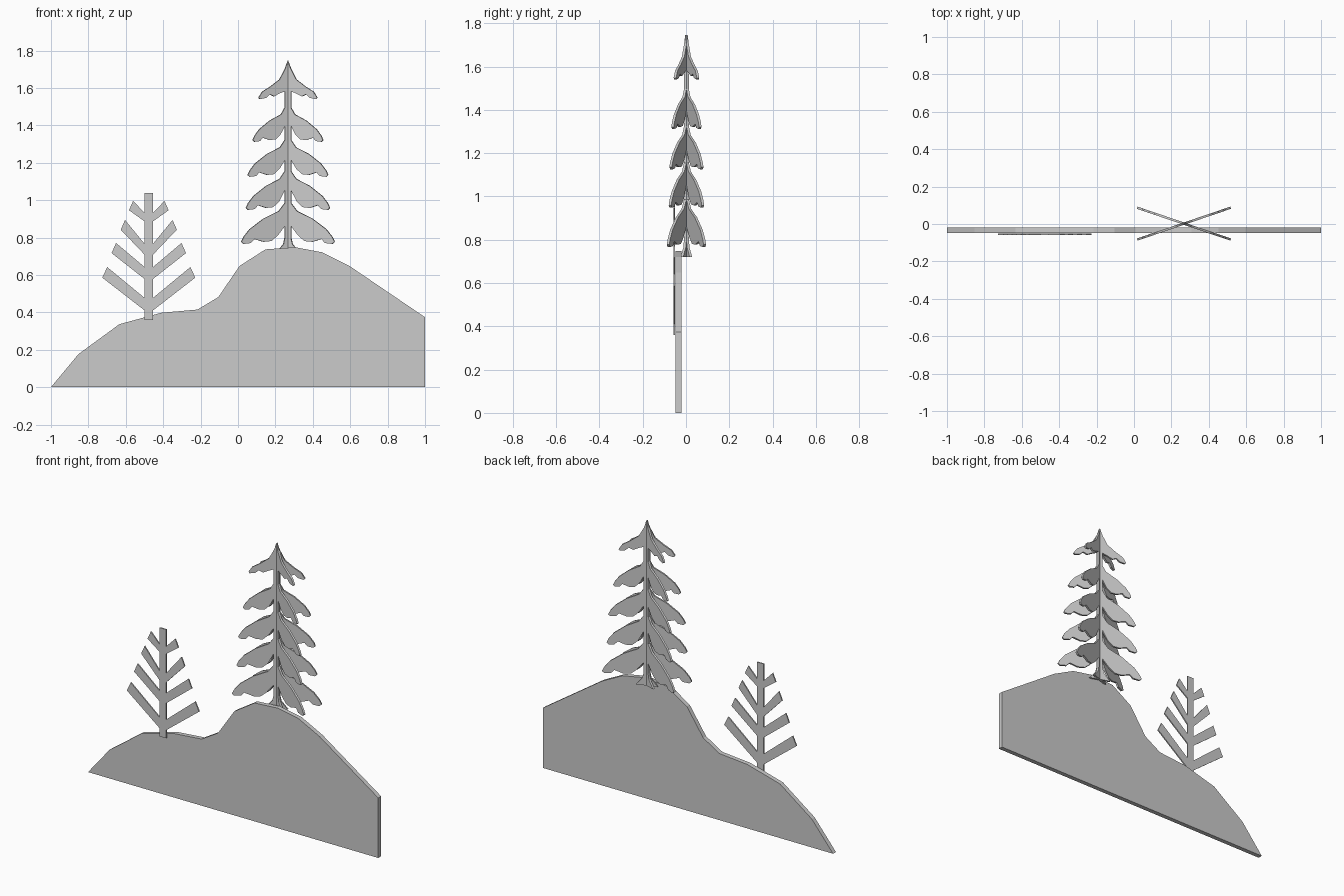
import bpy, bmesh, math


def panel(name, outline, y0, y1):
    """Flat cut-out: an x-z outline extruded from y0 to y1."""
    bm = bmesh.new()
    face = bm.faces.new([bm.verts.new((x, y0, z)) for x, z in outline])
    ext = bmesh.ops.extrude_face_region(bm, geom=[face])
    moved = [v for v in ext["geom"] if isinstance(v, bmesh.types.BMVert)]
    bmesh.ops.translate(bm, verts=moved, vec=(0, y1 - y0, 0))
    bmesh.ops.recalc_face_normals(bm, faces=bm.faces)
    mesh = bpy.data.meshes.new(name)
    bm.to_mesh(mesh)
    bm.free()
    obj = bpy.data.objects.new(name, mesh)
    bpy.context.collection.objects.link(obj)
    return obj


def mirrored(right):
    """Close a right-hand outline (top to bottom) with its mirror image."""
    return right + [(-x, z) for x, z in reversed(right) if x > 0]


# Hill
panel("hill", [(-1, 0), (-0.853, 0.177), (-0.634, 0.337), (-0.41, 0.398),
               (-0.217, 0.415), (-0.105, 0.482), (0.008, 0.648), (0.147, 0.737),
               (0.307, 0.748), (0.451, 0.721), (0.596, 0.648), (1, 0.374), (1, 0)],
      -0.048, -0.02)

# Bare sapling: per tier, trunk top z, tip top, tip bottom, trunk bottom z
w = 0.022
sapling = [(w, 1.037)]
for top, tip_a, tip_b, low in [
        (0.932, (0.084, 0.996), (0.106, 0.946), 0.886),
        (0.766, (0.127, 0.894), (0.150, 0.842), 0.708),
        (0.642, (0.175, 0.771), (0.199, 0.717), 0.578),
        (0.477, (0.222, 0.642), (0.249, 0.586), 0.410)]:
    sapling += [(w, top), tip_a, tip_b, (w, low)]
sapling.append((w, 0.36))
panel("sapling", mirrored(sapling), -0.058, -0.05).location.x = -0.477

# Pine: two crossed cut-outs; each tier is a drooping scalloped bough
t = 0.018
fir = [(0, 1.746), (0.018, 1.70), (0.048, 1.645), (0.10, 1.607), (0.145, 1.58),
       (0.166, 1.548), (0.158, 1.54), (0.125, 1.547), (0.105, 1.566),
       (0.08, 1.555), (0.045, 1.572), (t, 1.582)]
for start, tip_r, tip_z, low in [(1.495, 0.199, 1.312, 1.398),
                                 (1.322, 0.227, 1.125, 1.215),
                                 (1.155, 0.237, 0.948, 1.055),
                                 (0.985, 0.264, 0.766, 0.862)]:
    h = start - tip_z
    fir += [(t, start)]
    fir += [(tip_r * r, tip_z + h * k) for r, k in [
        (0.20, 0.80), (0.52, 0.62), (0.82, 0.36), (0.95, 0.17), (1.0, 0.05),
        (0.95, 0.0), (0.80, 0.02), (0.72, 0.12), (0.52, 0.05), (0.36, 0.07),
        (0.22, 0.21)]]
    fir += [(t, low)]
fir += [(t, 0.80), (0.026, 0.765), (0.065, 0.72)]
for side, sign in (("left", -1), ("right", 1)):
    obj = panel("pine_panel_" + side, mirrored(fir), -0.006, 0.006)
    obj.location = (0.267, 0.002, 0)
    obj.rotation_euler.z = sign * math.radians(18.8)
